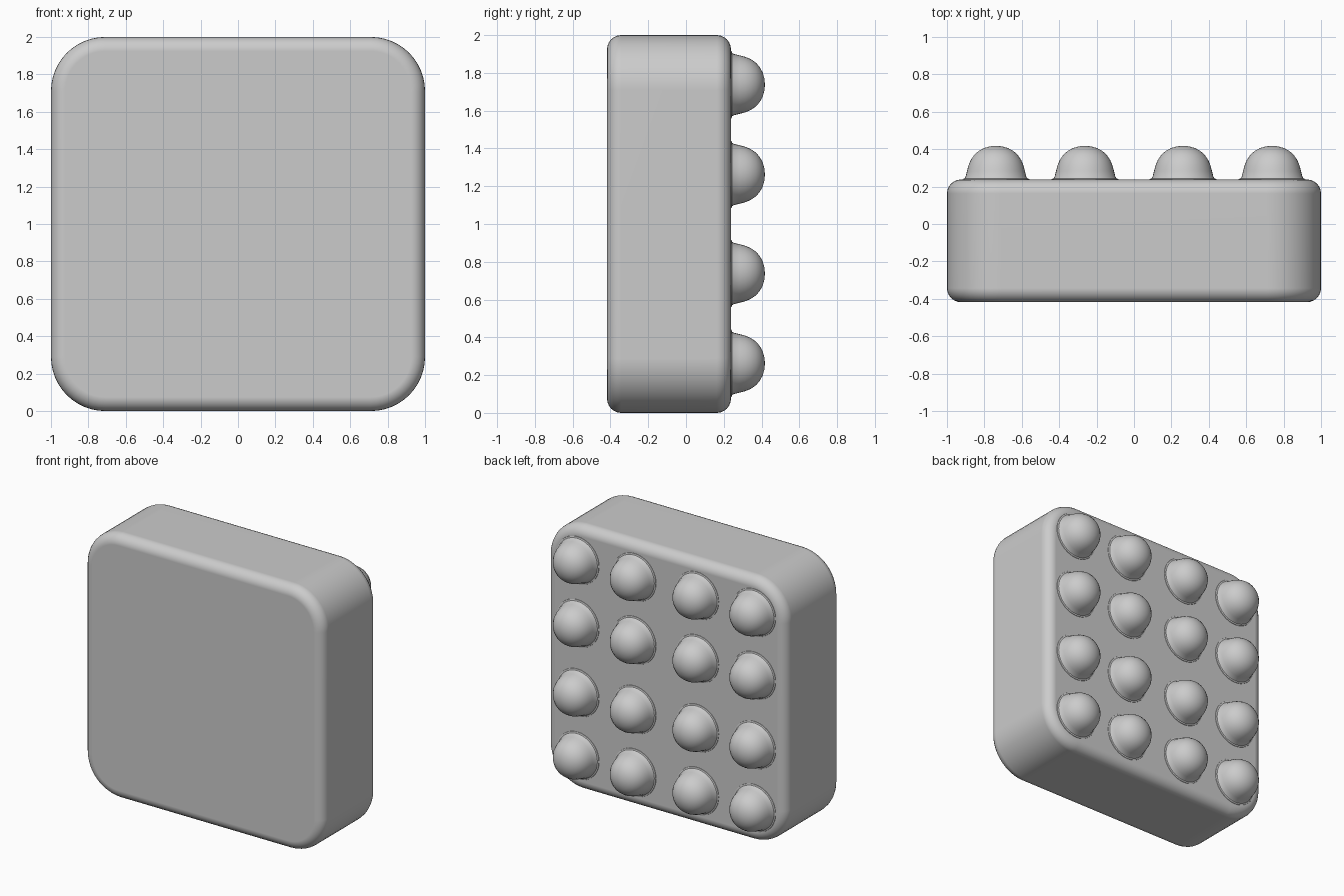
import bpy, bmesh, math
from mathutils import Vector

if "Cube" in bpy.data.objects:
    bpy.data.objects.remove(bpy.data.objects["Cube"])

FRONT, BACK = -0.418, 0.238      # flat faces of the block
CORNER, EDGE = 0.29, 0.075       # big corner radius, small rim radius


def finish(bm, name):
    bmesh.ops.recalc_face_normals(bm, faces=bm.faces)
    mesh = bpy.data.meshes.new(name)
    bm.to_mesh(mesh)
    bm.free()
    mesh.shade_smooth()
    return mesh


def add(name, mesh, loc=(0, 0, 0)):
    ob = bpy.data.objects.new(name, mesh)
    ob.location = loc
    bpy.context.collection.objects.link(ob)
    return ob


# Block: rounded square outline extruded along y, with a soft rim
bm = bmesh.new()
outline = []
c = 1 - CORNER
for q, (sx, sz) in enumerate([(1, 1), (-1, 1), (-1, -1), (1, -1)]):
    for i in range(13):
        a = math.pi / 2 * (q + i / 12)
        outline.append(bm.verts.new((sx * c + CORNER * math.cos(a), FRONT,
                                     1 + sz * c + CORNER * math.sin(a))))
face = bm.faces.new(outline)
ext = bmesh.ops.extrude_face_region(bm, geom=[face])
bmesh.ops.translate(bm, vec=Vector((0, BACK - FRONT, 0)),
                    verts=[g for g in ext["geom"] if isinstance(g, bmesh.types.BMVert)])
rim = [e for e in bm.edges if abs(e.verts[0].co.y - e.verts[1].co.y) < 1e-5]
bmesh.ops.bevel(bm, geom=rim, offset=EDGE, segments=6, profile=0.5, affect='EDGES')
block = add("block", finish(bm, "block"))
weighted = block.modifiers.new("even_shading", 'WEIGHTED_NORMAL')
weighted.keep_sharp = True

# Knob: tapered dome with a small flare at its foot, turned about y
profile = [(0.182, -0.01), (0.178, 0.003), (0.168, 0.006), (0.162, 0.016),
           (0.155, 0.045), (0.147, 0.075), (0.135, 0.104), (0.116, 0.132),
           (0.092, 0.153), (0.064, 0.168), (0.032, 0.177)]
SIDES = 40
bm = bmesh.new()
rings = [[bm.verts.new((r * math.cos(2 * math.pi * i / SIDES), h,
                        r * math.sin(2 * math.pi * i / SIDES)))
          for i in range(SIDES)] for r, h in profile]
for low, high in zip(rings, rings[1:]):
    for i in range(SIDES):
        j = (i + 1) % SIDES
        bm.faces.new((low[i], low[j], high[j], high[i]))
tip = bm.verts.new((0, 0.180, 0))
for i in range(SIDES):
    bm.faces.new((rings[-1][i], rings[-1][(i + 1) % SIDES], tip))
bm.faces.new(rings[0])
knob_mesh = finish(bm, "knob")

# Four by four grid of knobs on the back face
for row, z in enumerate((-0.738, -0.262, 0.262, 0.738)):
    for col, x in enumerate((-0.738, -0.262, 0.262, 0.738)):
        add(f"knob_{row + 1}_{col + 1}", knob_mesh, (x, BACK, 1 + z))

# Keep crisp foot edges on the knobs
bpy.ops.object.select_all(action='DESELECT')
first = bpy.data.objects["knob_1_1"]
first.select_set(True)
bpy.context.view_layer.objects.active = first
knob_mesh.set_sharp_from_angle(angle=math.radians(40))
